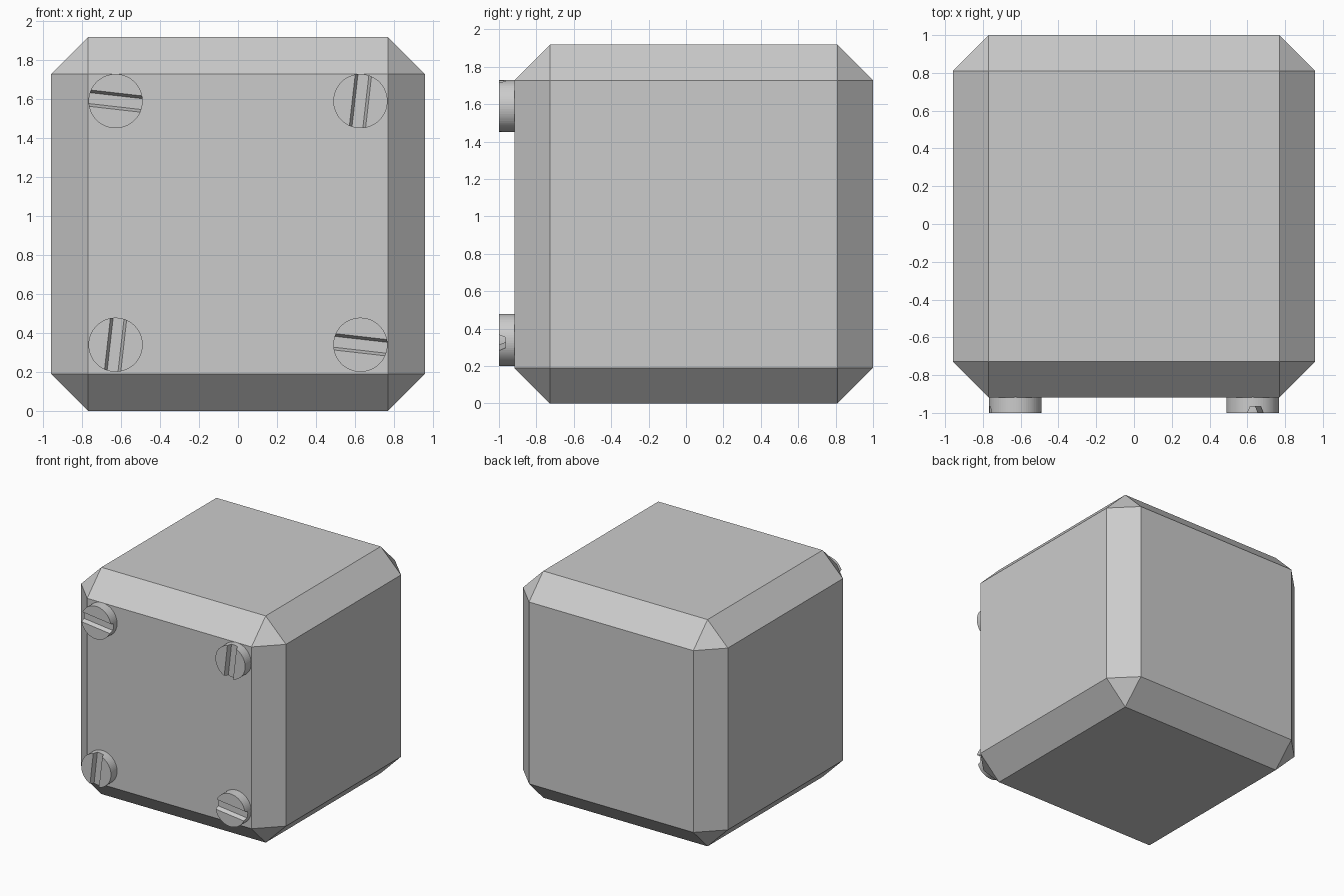
import bpy, bmesh
from math import radians
from mathutils import Matrix

if "Cube" in bpy.data.objects:
    bpy.data.objects.remove(bpy.data.objects["Cube"])


def make_object(name, bm):
    bmesh.ops.recalc_face_normals(bm, faces=bm.faces)
    mesh = bpy.data.meshes.new(name)
    bm.to_mesh(mesh)
    bm.free()
    obj = bpy.data.objects.new(name, mesh)
    bpy.context.collection.objects.link(obj)
    return obj


# Chamfered block
bm = bmesh.new()
bmesh.ops.create_cube(bm, size=1.918, matrix=Matrix.Translation((0, 0.041, 0.959)))
bmesh.ops.bevel(bm, geom=bm.edges[:], offset=0.19, offset_type='OFFSET',
                segments=1, affect='EDGES')
make_object("block", bm)

# Screw head, axis along y, front face at y = -1
bm = bmesh.new()
bmesh.ops.create_cone(bm, cap_ends=True, segments=64, radius1=0.139, radius2=0.139, depth=0.1,
                      matrix=Matrix.Translation((0, -0.95, 0)) @ Matrix.Rotation(radians(90), 4, 'X'))
master = make_object("screw_top_left", bm)

# Tapered slot cutter running along x
bm = bmesh.new()
profile = [(-1.035, 0.056), (-0.965, 0.028), (-0.965, -0.028), (-1.035, -0.056)]
end = bm.faces.new([bm.verts.new((-0.2, y, z)) for y, z in profile])
ext = bmesh.ops.extrude_face_region(bm, geom=[end], use_keep_orig=True)
bmesh.ops.translate(bm, vec=(0.4, 0, 0),
                    verts=[g for g in ext["geom"] if isinstance(g, bmesh.types.BMVert)])
cutter = make_object("slot_cutter", bm)
cutter.hide_render = True

# Cut the slot and bake the result
mod = master.modifiers.new("slot", 'BOOLEAN')
mod.operation = 'DIFFERENCE'
mod.solver = 'EXACT'
mod.object = cutter
bpy.context.view_layer.update()
deps = bpy.context.evaluated_depsgraph_get()
screw_mesh = bpy.data.meshes.new_from_object(master.evaluated_get(deps))
master.modifiers.clear()
bpy.data.objects.remove(cutter)
bpy.data.objects.remove(master)

# Four screws, slots alternating by a quarter turn
for row, z in (("top", 1.59), ("bottom", 0.34)):
    for side, x in (("left", -0.628), ("right", 0.628)):
        along = (row == "top") == (side == "left")
        screw = bpy.data.objects.new(f"screw_{row}_{side}", screw_mesh)
        screw.location = (x, 0, z)
        # positive y rotation tips the +x end down
        screw.rotation_euler = (0, radians(6.5 if along or (row, side) == ("bottom", "right") else -83.5), 0)
        bpy.context.collection.objects.link(screw)
